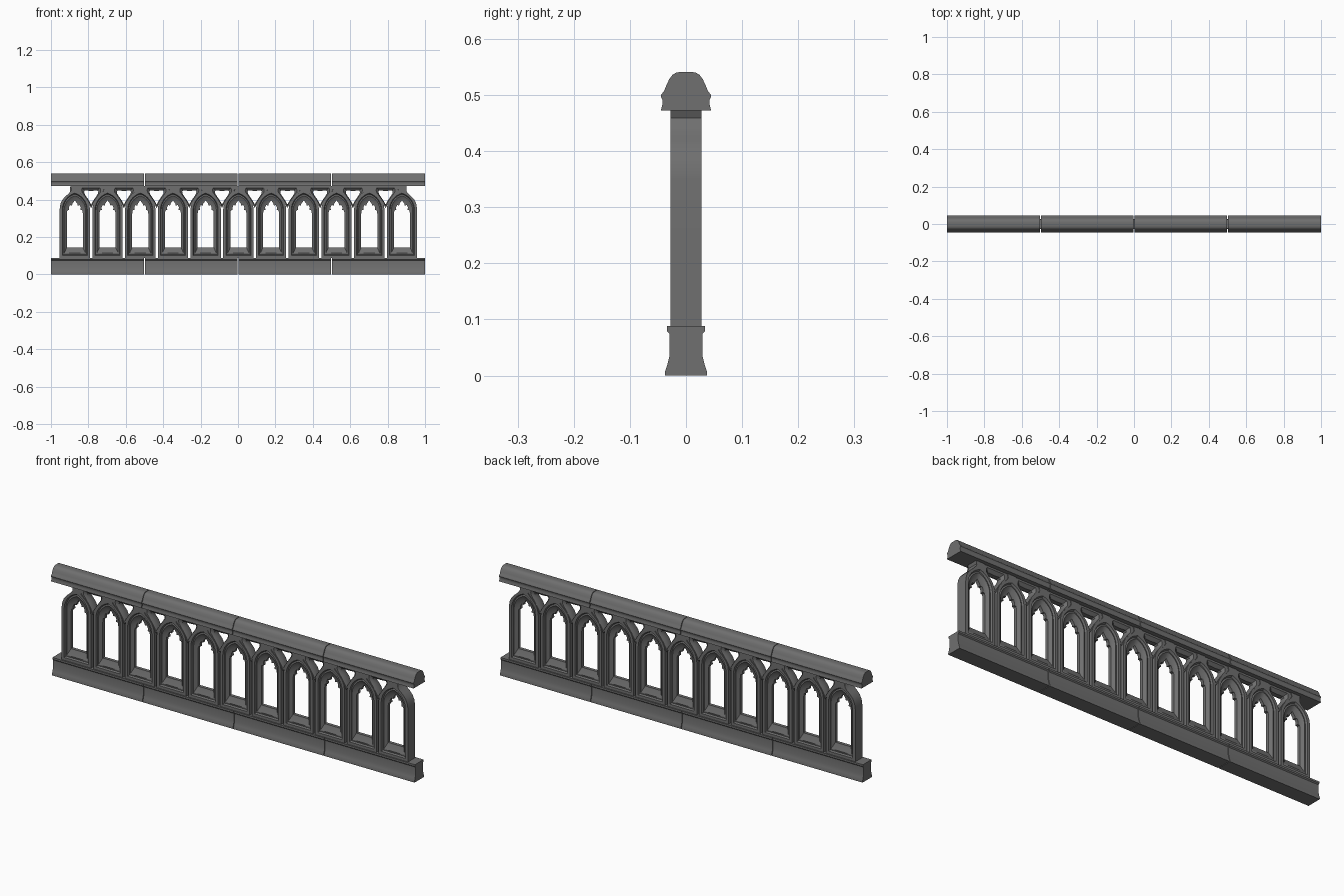
import bpy, bmesh, math

if "Cube" in bpy.data.objects:
    bpy.data.objects.remove(bpy.data.objects["Cube"])

stone = bpy.data.materials.new("grey stone")
stone.use_nodes = True
GREY = (0.16, 0.16, 0.16, 1)
stone.diffuse_color = GREY
stone.node_tree.nodes["Principled BSDF"].inputs["Base Color"].default_value = GREY


def finish(name, bm):
    bmesh.ops.recalc_face_normals(bm, faces=bm.faces)
    mesh = bpy.data.meshes.new(name)
    bm.to_mesh(mesh)
    bm.free()
    mesh.materials.append(stone)
    obj = bpy.data.objects.new(name, mesh)
    bpy.context.collection.objects.link(obj)
    bpy.ops.object.select_all(action="DESELECT")
    obj.select_set(True)
    bpy.context.view_layer.objects.active = obj
    bpy.ops.object.shade_smooth_by_angle(angle=math.radians(32))
    return obj


def beam(name, half, x0, x1):
    """Extrude a mirrored (y, z) profile along x."""
    profile = half + [(-y, z) for y, z in reversed(half)]
    bm = bmesh.new()
    ends = [[bm.verts.new((x, y, z)) for y, z in profile] for x in (x0, x1)]
    n = len(profile)
    for i in range(n):
        j = (i + 1) % n
        bm.faces.new((ends[0][i], ends[0][j], ends[1][j], ends[1][i]))
    for end in ends:
        bm.faces.new(end)
    return finish(name, bm)


def ring(name, steps):
    """Bridge mirrored (x, z) outlines, each at a depth, front and back."""
    section = [(h, -d) for h, d in steps] + [(h, d) for h, d in reversed(steps)]
    bm = bmesh.new()
    loops = []
    for half, y in section:
        pts = half + [(-x, z) for x, z in reversed(half[1:-1])]
        loops.append([bm.verts.new((x, y, z)) for x, z in pts])
    for k, a in enumerate(loops):
        b = loops[(k + 1) % len(loops)]
        for i in range(len(a)):
            j = (i + 1) % len(a)
            bm.faces.new((a[i], a[j], b[j], b[i]))
    return finish(name, bm)


def pointed(w, bottom, spring, apex, n=8):
    """Right half of a pointed arch outline, bottom centre to apex."""
    pts = [(0, bottom), (w, bottom), (w, (bottom + spring) / 2)]
    rise = apex - spring
    r = (w * w + rise * rise) / (2 * w)
    sweep = math.asin(min(1, rise / r))
    for i in range(n):
        a = sweep * i / n
        pts.append((w - r + r * math.cos(a), spring + r * math.sin(a)))
    return pts + [(0, apex)]


def repeat(source, name, positions):
    for i, x in enumerate(positions):
        obj = source if i == 0 else source.copy()
        if i:
            bpy.context.collection.objects.link(obj)
        obj.name = f"{name}_{i + 1}"
        obj.location.x = x


# Base course and handrail, each in four lengths with fine joints
base_half = [(.037, 0), (.037, .008), (.033, .02), (.029, .036), (.029, .074),
             (.034, .079), (.034, .088)]
rail_half = [(.045, .472), (.042, .483), (.042, .491), (.045, .497), (.044, .501),
             (.039, .507), (.035, .517), (.030, .528), (.024, .536), (.017, .540),
             (.008, .541)]
for i in range(4):
    a, b = -1 + i * .5, -.5 + i * .5
    a += .0015 if i else 0
    b -= .0015 if i < 3 else 0
    beam(f"base_{i + 1}", base_half, a, b)
    beam(f"handrail_{i + 1}", rail_half, a, b)

# Arched panel: ogee outside, moulded steps, cusped opening
ogee = [(0, .087), (.081, .087), (.081, .22), (.081, .35), (.077, .377), (.067, .399),
        (.051, .417), (.034, .432), (.022, .446), (.017, .459), (.024, .474), (0, .474)]
cusps = [(0, .145), (.043, .145), (.043, .25), (.043, .325), (.040, .343), (.030, .345),
         (.032, .358), (.026, .371), (.015, .369), (.013, .379), (.006, .388), (0, .397)]
arch = ring("arch", [
    (ogee, .028),
    (pointed(.067, .102, .345, .435), .028),
    (pointed(.063, .106, .345, .429), .019),
    (pointed(.057, .114, .345, .421), .021),
    (pointed(.046, .138, .340, .402), .010),
    (cusps, .008),
])
PITCH = .1749
centres = [(i - 5) * PITCH + .002 for i in range(11)]
repeat(arch, "arch", centres)

# Pierced spandrels between the arch heads
outer = [(0, .355), (.012, .378), (.028, .402), (.046, .424), (.064, .444),
         (.069, .458), (.064, .473), (0, .473)]
lip = [(0, .366), (.010, .384), (.022, .403), (.036, .422), (.049, .440),
       (.051, .452), (.047, .463), (0, .463)]
hole = [(0, .374), (.007, .387), (.016, .402), (.026, .416), (.036, .432),
        (.038, .443), (.034, .449), (0, .447)]
spandrel = ring("spandrel", [(outer, .024), (lip, .024), (hole, .011)])
repeat(spandrel, "spandrel", [c + PITCH / 2 for c in centres[:-1]])
